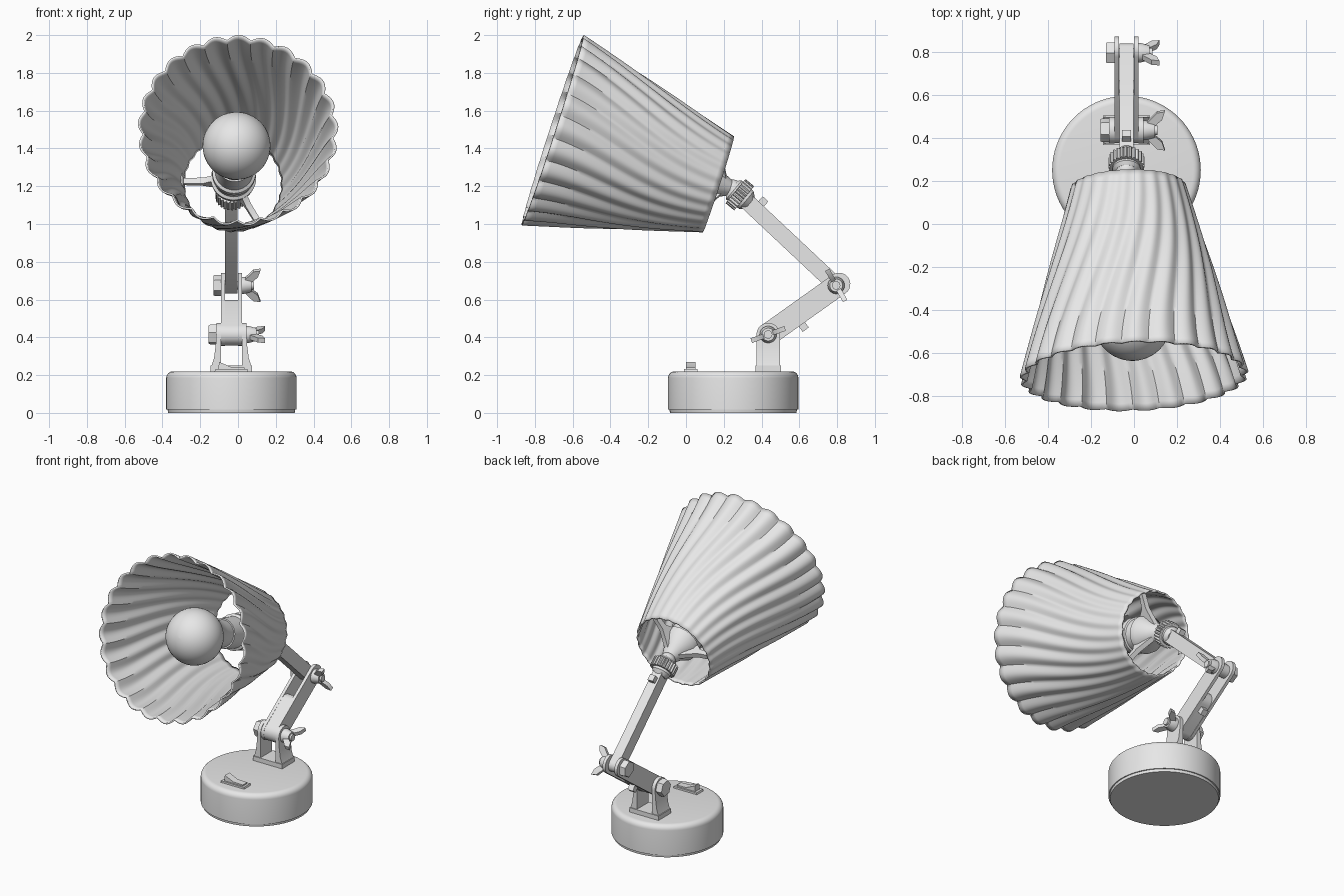
import bpy, bmesh, math
from mathutils import Matrix, Vector

if "Cube" in bpy.data.objects:
    bpy.data.objects.remove(bpy.data.objects["Cube"])

grey = bpy.data.materials.new("light_grey")
grey.use_nodes = True
COLOUR = (0.8, 0.8, 0.8, 1)
grey.diffuse_color = COLOUR
grey.node_tree.nodes["Principled BSDF"].inputs["Base Color"].default_value = COLOUR

CX = -0.035                        # centre plane of base and arms


def frame(origin, x, y, z):
    m = Matrix((x, y, z)).transposed().to_4x4()
    m.translation = origin
    return m


def yz(x=CX):                      # outline in y-z, depth along +x
    return frame((x, 0, 0), (0, 1, 0), (0, 0, 1), (1, 0, 0))


def xz(x=CX, y=0):                 # outline in x-z, depth along -y
    return frame((x, y, 0), (1, 0, 0), (0, 0, 1), (0, -1, 0))


def aim(origin, direction):        # local z along a direction
    m = Vector(direction).to_track_quat('Z', 'Y').to_matrix().to_4x4()
    m.translation = origin
    return m


def finish(name, bm, matrix, angle=35):
    bmesh.ops.remove_doubles(bm, verts=bm.verts, dist=1e-5)
    bmesh.ops.recalc_face_normals(bm, faces=bm.faces)
    bm.transform(matrix)
    mesh = bpy.data.meshes.new(name)
    bm.to_mesh(mesh)
    bm.free()
    mesh.materials.append(grey)
    ob = bpy.data.objects.new(name, mesh)
    bpy.context.scene.collection.objects.link(ob)
    for other in bpy.context.selected_objects:
        other.select_set(False)
    ob.select_set(True)
    bpy.context.view_layer.objects.active = ob
    bpy.ops.object.shade_smooth_by_angle(angle=math.radians(angle))
    return ob


def loft(name, rings, matrix, caps=True, angle=35):
    bm = bmesh.new()
    rows = [[bm.verts.new(p) for p in ring] for ring in rings]
    n = len(rows[0])
    for a, b in zip(rows, rows[1:]):
        for i in range(n):
            j = (i + 1) % n
            bm.faces.new((a[i], a[j], b[j], b[i]))
    if caps:
        bm.faces.new(rows[0][::-1])
        bm.faces.new(rows[-1])
    return finish(name, bm, matrix, angle)


def prism(name, outline, d0, d1, matrix):
    return loft(name, [[(u, v, d) for u, v in outline] for d in (d0, d1)], matrix)


def circle(r, n, z=0):
    return [(r * math.cos(k * math.tau / n), r * math.sin(k * math.tau / n), z)
            for k in range(n)]


def lathe(name, profile, matrix, n=48):
    return loft(name, [circle(max(r, 1e-4), n, z) for r, z in profile], matrix)


def stadium(a, b, r, n=12):        # bar outline with round ends
    a, b = Vector(a), Vector(b)
    base = math.atan2(b.y - a.y, b.x - a.x) + math.pi / 2
    pts = []
    for c, start in ((a, base), (b, base + math.pi)):
        for k in range(n + 1):
            t = start + math.pi * k / n
            pts.append((c.x + r * math.cos(t), c.y + r * math.sin(t)))
    return pts


# Base with rounded shoulder, recessed foot
fillet = [(0.31 + 0.035 * math.cos(t), 0.185 + 0.035 * math.sin(t))
          for t in (k * math.pi / 12 for k in range(7))]
base_at = Matrix.Translation((CX, 0.25, 0))
lathe("base", [(0.345, 0.018)] + fillet, base_at, 72)
lathe("base_foot", [(0.335, 0), (0.338, 0.02)], base_at, 72)

# Rocker switch
prism("switch_frame", [(-0.09, 0.215), (0.09, 0.215), (0.085, 0.232), (-0.085, 0.232)],
      -0.035, 0.035, xz(y=0.025))
prism("switch_rocker", [(-0.07, 0.225), (0.07, 0.225), (0.07, 0.24), (0, 0.242), (-0.065, 0.27)],
      -0.024, 0.024, xz(y=0.025))

# Bracket on the base
J1, J2, TIP = (0.435, 0.415), (0.795, 0.675), (0.3, 1.14)
prism("bracket_plate", [(-0.11, 0.215), (0.11, 0.215), (0.11, 0.25), (-0.11, 0.25)],
      -0.068, 0.068, xz(y=J1[0]))
for side, s in (("right", -1), ("left", 1)):
    prism(side + "_bracket_flare",
          [(s * u, v) for u, v in ((0.056, 0.24), (0.108, 0.24), (0.092, 0.29),
                                   (0.083, 0.36), (0.08, 0.415), (0.056, 0.415))],
          -0.062, 0.062, xz(y=J1[0]))
    prism(side + "_bracket_eye", stadium(J1, (J1[0], 0.4), 0.062), s * 0.056, s * 0.08, yz())
    # Lower arm fork plates
    prism(side + "_lower_arm_plate", stadium(J1, (0.81, 0.682), 0.06),
          s * 0.034, s * 0.055, yz())

# Lower arm web and upper arm
a, b = Vector(J1), Vector(J2)
prism("lower_arm_web", stadium(a, a.lerp(b, 0.48), 0.058), -0.036, 0.036, yz())
prism("upper_arm", stadium(J2, TIP, 0.043), -0.033, 0.033, yz())


# Small tabs on the arms
def tab(name, at, a, b):
    d = (Vector(b) - Vector(a)).normalized()
    n = Vector((-d.y, d.x))
    c = Vector(at)
    corners = [c + d * i * 0.02 + n * j * 0.024
               for i, j in ((-1, -1), (1, -1), (1, 1), (-1, 1))]
    prism(name, [tuple(p) for p in corners], -0.02, 0.02, yz())


tab("lower_arm_tab", (0.62, 0.46), J1, J2)
tab("upper_arm_tab", (0.405, 1.115), J2, TIP)


# Bolt with hex head and wing nut
def bolt(name, joint, half, turn):
    at = Matrix.Translation((CX, *joint)) @ Matrix.Rotation(turn, 4, 'X')
    along_x = at @ frame((0, 0, 0), (0, 1, 0), (0, 0, 1), (1, 0, 0))
    lathe(name + "_shaft", [(0.022, -half), (0.022, half + 0.065)], along_x, 20)
    lathe(name + "_head", [(0.052, -half - 0.04), (0.056, -half - 0.032), (0.056, -half)],
          along_x, 6)
    lathe(name + "_nut_hub", [(0.045, half), (0.045, half + 0.012), (0.034, half + 0.052)],
          along_x, 24)
    for s in (-1, 1):
        wing = [(half + u, s * v) for u, v in ((0.008, 0.02), (0.02, 0.045), (0.062, 0.09),
                                               (0.098, 0.095), (0.085, 0.055), (0.045, 0.02))]
        prism(name + "_wing", wing, -0.013, 0.013,
              at @ frame((0, 0, 0), (1, 0, 0), (0, 0, 1), (0, -1, 0)))


bolt("lower_bolt", J1, 0.08, math.radians(-70))
bolt("upper_bolt", J2, 0.055, math.radians(30))

# Knurled collar and ball joint at the arm tip
collar_at = aim((CX, 0.285, 1.155), (0, -0.77, 0.64))
knurl = [(r * math.cos(k * math.tau / 72), r * math.sin(k * math.tau / 72))
         for k, r in enumerate([0.083, 0.083, 0.073] * 24)]
prism("knurled_collar", knurl, -0.03, 0.03, collar_at)
lathe("collar_neck", [(0.04, -0.07), (0.06, -0.045), (0.065, 0.04), (0.05, 0.055)], collar_at, 32)
ball = [(0.05 * math.sin(t), -0.05 * math.cos(t)) for t in (k * math.pi / 12 for k in range(13))]
lathe("ball_joint", ball, Matrix.Translation((CX, 0.25, 1.185)), 24)

# Lamp head frame: origin at the back of the shade, z towards its mouth
BACK, MOUTH = Vector((-0.027, 0.172, 1.21)), Vector((0.0, -0.705, 1.495))
LENGTH = (MOUTH - BACK).length
dz = (MOUTH - BACK).normalized()
dx = Vector((0, 0, 1)).cross(-dz).normalized() * -1
if dx.x < 0:
    dx = -dx
head = frame(BACK, dx, dz.cross(dx), dz)

# Fluted shade: twisting ribs that sharpen into scallops at the mouth
FLUTES, STEPS, ROWS = 25, 10, 28
rings = []
for row in range(ROWS + 1):
    t = row / ROWS
    radius = 0.268 + 0.264 * t
    twist = math.radians(24) * t * t * (3 - 2 * t)
    depth = 0.006 + 0.02 * t
    ring = []
    for k in range(FLUTES * STEPS):
        phase = math.pi * k / STEPS
        soft = math.sin(phase) ** 2
        bulge = soft + (abs(math.sin(phase)) - soft) * t ** 2
        r = radius - depth * (1 - bulge)
        ang = k * math.tau / (FLUTES * STEPS) + twist
        ring.append((r * math.cos(ang), r * math.sin(ang), LENGTH * t))
    rings.append(ring)
shade = loft("shade", rings, head, caps=False, angle=45)
solid = shade.modifiers.new("thickness", 'SOLIDIFY')
solid.thickness = 0.01
solid.offset = -1

# Socket cone, ribbed holder and bulb
lathe("socket", [(0.03, -0.08), (0.045, -0.06), (0.07, 0.0), (0.115, 0.06), (0.12, 0.1),
                 (0.105, 0.11), (0.105, 0.16), (0.115, 0.165), (0.115, 0.2), (0.1, 0.21),
                 (0.095, 0.34)], head, 40)
BULB, R = 0.66, 0.18
globe = [(R * math.sin(t), BULB - R * math.cos(t))
         for t in (math.radians(d) for d in range(45, 181, 9))]
lathe("bulb", [(0.085, 0.3), (0.09, 0.4), (0.105, 0.47)] + globe, head, 48)

# Three spokes holding the shade
for k in range(3):
    arm = head @ Matrix.Rotation(math.radians(60 + 120 * k), 4, 'Z')
    side_on = arm @ frame((0, 0, 0), (1, 0, 0), (0, 0, 1), (0, -1, 0))
    prism("spoke", [(0.05, -0.03), (0.16, 0.025), (0.262, 0.035), (0.268, 0.06),
                    (0.16, 0.065), (0.1, 0.11)], -0.016, 0.016, side_on)
    prism("spoke_foot", [(0.255, 0.015), (0.263, 0.015), (0.277, 0.085), (0.268, 0.085)],
          -0.035, 0.035, side_on)
